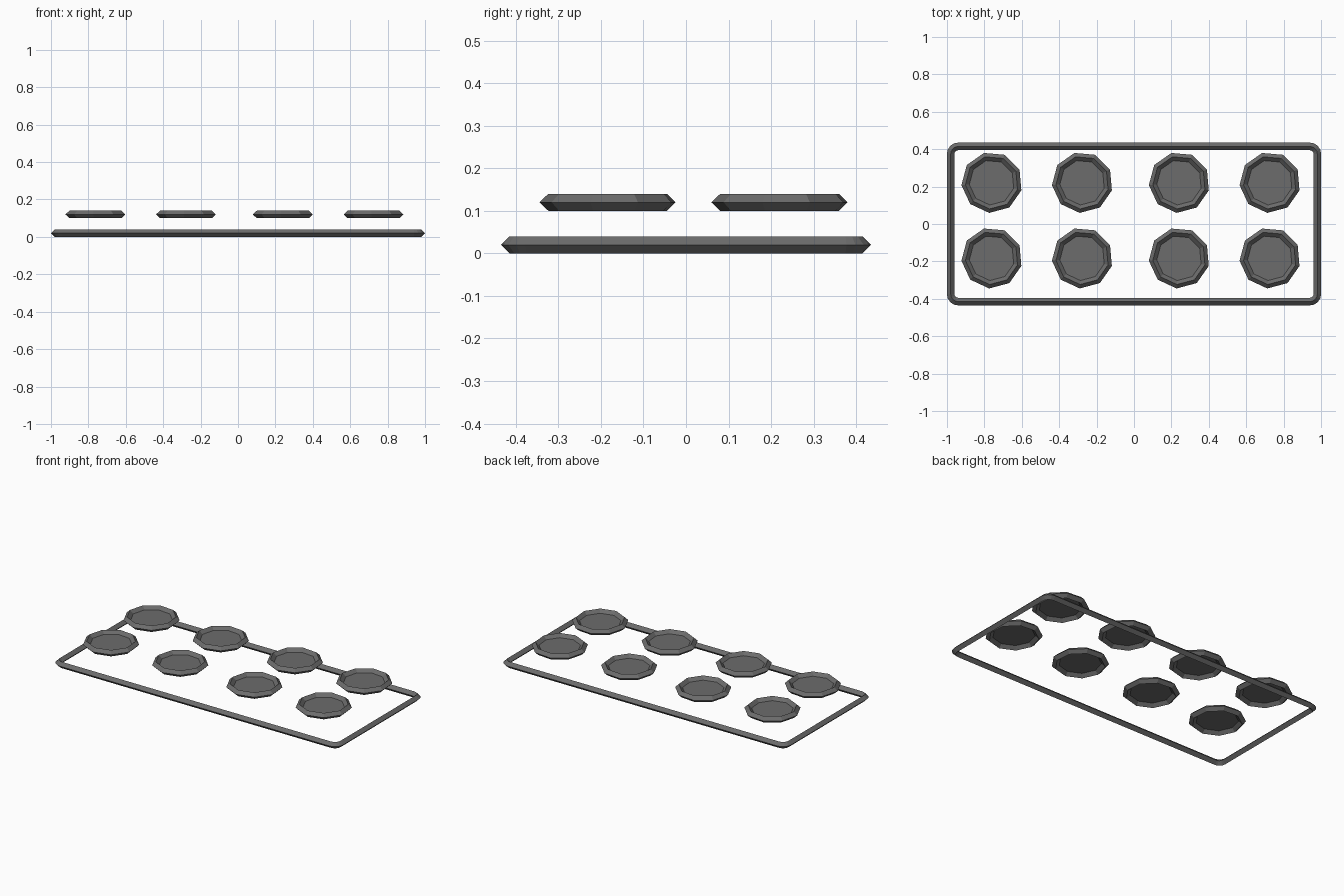
import bpy, math
from mathutils import Vector

old = bpy.data.objects.get("Cube")
if old:
    bpy.data.objects.remove(old)

grey = bpy.data.materials.new("dark_grey")
grey.use_nodes = True
grey.diffuse_color = (0.15, 0.15, 0.15, 1)
grey.node_tree.nodes["Principled BSDF"].inputs["Base Color"].default_value = (0.15, 0.15, 0.15, 1)

TUBE = 0.02  # half thickness of every square rod


def make(name, verts, faces, location):
    mesh = bpy.data.meshes.new(name)
    mesh.from_pydata(verts, [], faces)
    mesh.materials.append(grey)
    obj = bpy.data.objects.new(name, mesh)
    obj.location = location
    bpy.context.collection.objects.link(obj)
    return obj


def diamond_loop(name, path, location):
    """Closed rod with a diamond section along a flat counter-clockwise path."""
    n, verts, faces = len(path), [], []
    for i, p in enumerate(path):
        a = (p - path[i - 1]).normalized()
        b = (path[(i + 1) % n] - p).normalized()
        normal = Vector((a.y + b.y, -a.x - b.x)).normalized()
        miter = normal * TUBE / normal.dot(Vector((a.y, -a.x)))
        for out, up in ((1, 0), (0, 1), (-1, 0), (0, -1)):
            q = p + miter * out
            verts.append((q.x, q.y, up * TUBE))
        for k in range(4):
            j, m = (i + 1) % n, (k + 1) % 4
            faces.append((4 * i + k, 4 * j + k, 4 * j + m, 4 * i + m))
    return make(name, verts, faces, location)


def ring(radius, sides, turn):
    return [Vector((radius * math.cos(turn + math.tau * i / sides),
                    radius * math.sin(turn + math.tau * i / sides))) for i in range(sides)]


# Base frame: rounded rectangle
corner, steps, frame = 0.04, 4, []
for quarter, (sx, sy) in enumerate(((1, 1), (-1, 1), (-1, -1), (1, -1))):
    for s in range(steps + 1):
        a = math.pi / 2 * (quarter + s / steps)
        frame.append(Vector((sx * (0.98 - corner) + corner * math.cos(a),
                             sy * (0.415 - corner) + corner * math.sin(a))))
diamond_loop("base_frame", frame, (0, 0, TUBE))

# Pads: faceted rim with a flat plate inside
SIDES, TURN = 9, math.radians(25)
for row, y in (("front", -0.182), ("back", 0.222)):
    for col, x in enumerate((-0.76, -0.276, 0.242, 0.727), 1):
        path = ring(0.142, SIDES, TURN)
        diamond_loop(f"{row}_pad_rim_{col}", path, (x, y, 0.12))
        plate = [(p.x, p.y, 0) for p in path]
        make(f"{row}_pad_plate_{col}", plate, [tuple(range(SIDES))], (x, y, 0.12))
